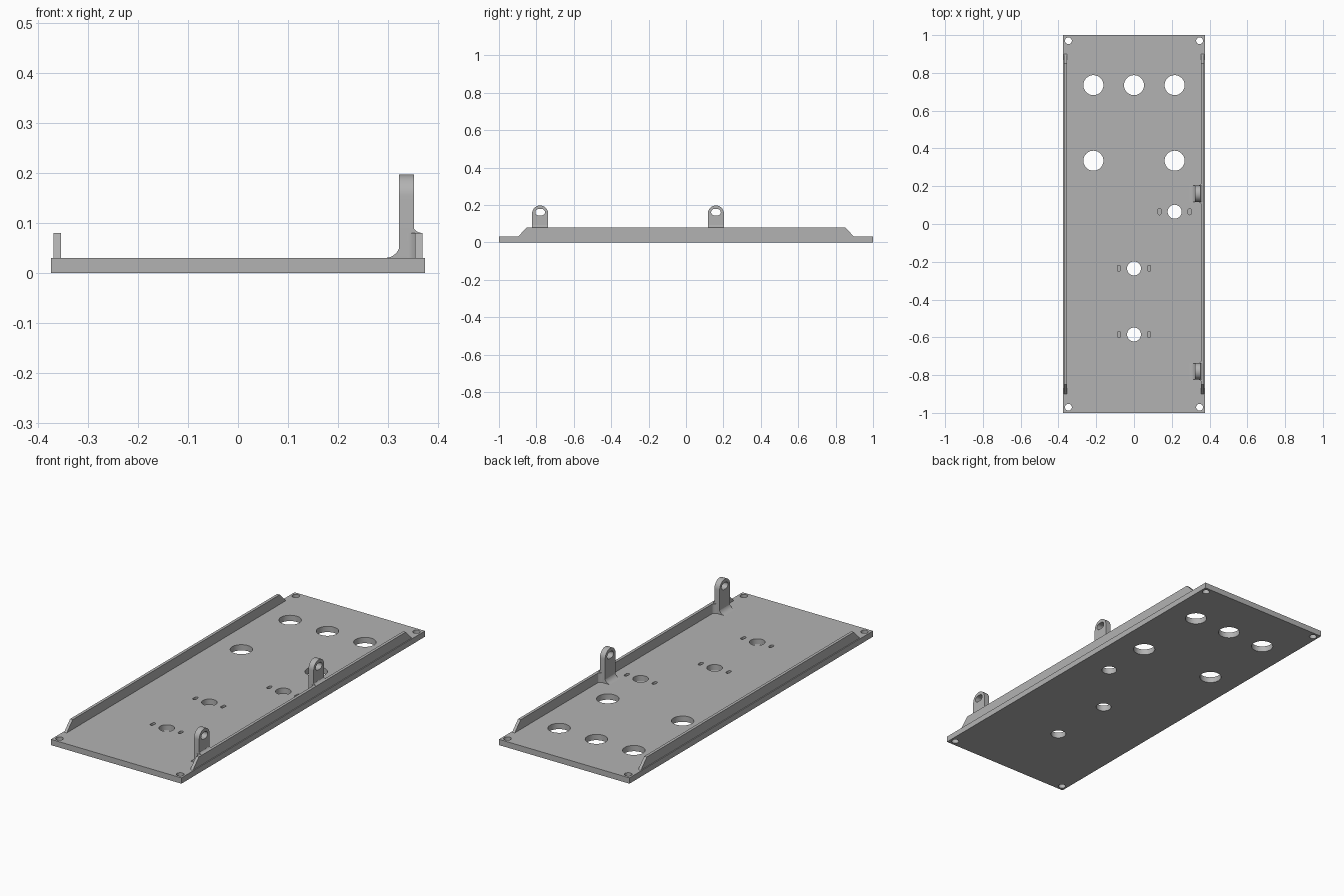
import bpy, bmesh, math
from mathutils import Vector

if "Cube" in bpy.data.objects:
    bpy.data.objects.remove(bpy.data.objects["Cube"])

grey = bpy.data.materials.new("plain grey")
grey.diffuse_color = (0.45, 0.45, 0.45, 1)
grey.use_nodes = True
grey.node_tree.nodes["Principled BSDF"].inputs["Base Color"].default_value = grey.diffuse_color


def prism(bm, pts, axis, lo, hi):
    """Extrude a 2D outline along axis x, y or z from lo to hi."""
    place = {'x': lambda a, b, d: (d, a, b),
             'y': lambda a, b, d: (a, d, b),
             'z': lambda a, b, d: (a, b, d)}[axis]
    face = bm.faces.new([bm.verts.new(place(a, b, lo)) for a, b in pts])
    ext = bmesh.ops.extrude_face_region(bm, geom=[face])
    moved = [v for v in ext['geom'] if isinstance(v, bmesh.types.BMVert)]
    bmesh.ops.translate(bm, verts=moved, vec=Vector(place(0, 0, hi - lo)))


def finish(name, bm, cutter=None):
    bmesh.ops.recalc_face_normals(bm, faces=bm.faces)
    me = bpy.data.meshes.new(name)
    bm.to_mesh(me)
    bm.free()
    me.materials.append(grey)
    ob = bpy.data.objects.new(name, me)
    bpy.context.collection.objects.link(ob)
    if cutter:
        mod = ob.modifiers.new("holes", 'BOOLEAN')
        mod.operation, mod.solver, mod.object = 'DIFFERENCE', 'EXACT', cutter
        bpy.context.view_layer.objects.active = ob
        ob.select_set(True)
        bpy.ops.object.modifier_apply(modifier=mod.name)
        bpy.ops.object.shade_smooth_by_angle(angle=math.radians(30))
        ob.select_set(False)
        bpy.data.objects.remove(cutter)
    return ob


def arc(cx, cy, r, a0, a1, n):
    return [(cx + r * math.cos(math.radians(a0 + (a1 - a0) * i / n)),
             cy + r * math.sin(math.radians(a0 + (a1 - a0) * i / n))) for i in range(n + 1)]


def circle(cx, cy, r, n=40):
    return arc(cx, cy, r, 0, 360, n)[:-1]


def slot(cx, cy, r, half, vertical):
    """Rounded slot; half is the distance from centre to each end arc centre."""
    if vertical:
        return arc(cx, cy + half, r, 0, 180, 8) + arc(cx, cy - half, r, 180, 360, 8)
    return arc(cx + half, cy, r, -90, 90, 8) + arc(cx - half, cy, r, 90, 270, 8)


# Base plate with through holes and shallow slots
cut = bmesh.new()
holes = [(x, 0.735, 0.053) for x in (-0.215, 0, 0.215)]
holes += [(x, 0.335, 0.053) for x in (-0.215, 0.215)]
holes += [(x, y, 0.018) for x in (-0.347, 0.347) for y in (-0.97, 0.97)]
posts = [(0.215, 0.065), (0, -0.235), (0, -0.585)]
holes += [(x, y, 0.037) for x, y in posts]
for x, y, r in holes:
    prism(cut, circle(x, y, r), 'z', -0.05, 0.1)
for x, y in posts:
    for s in (-0.08, 0.08):
        prism(cut, slot(x + s, y, 0.0085, 0.008, True), 'z', 0.012, 0.1)
plate = bmesh.new()
prism(plate, [(-0.375, -1), (0.375, -1), (0.375, 1), (-0.375, 1)], 'z', 0, 0.03)
finish("base_plate", plate, finish("plate_cutter", cut))

# Side rails with sloping ends
for side, x0, x1 in (("left", -0.37, -0.355), ("right", 0.355, 0.37)):
    bm = bmesh.new()
    prism(bm, [(-0.9, 0.029), (0.9, 0.029), (0.85, 0.08), (-0.85, 0.08)], 'x', x0, x1)
    finish(side + "_rail", bm)

# Upright lugs with a slotted eye and blended foot
for name, yc in (("front", -0.78), ("rear", 0.16)):
    cut = bmesh.new()
    prism(cut, slot(yc, 0.161, 0.017, 0.009, False), 'x', 0.28, 0.4)
    bm = bmesh.new()
    outline = [(yc - 0.043, 0.029), (yc + 0.043, 0.029)] + arc(yc, 0.154, 0.043, 0, 180, 20)
    prism(bm, outline, 'x', 0.323, 0.353)
    finish(name + "_lug", bm, finish("lug_cutter", cut))

    # Foot blending into the plate and over the rail
    bm = bmesh.new()
    inner = arc(0.295, 0.06, 0.03, -90, 0, 8)
    outer = arc(0.369, 0.099, 0.019, 180, 270, 6)
    foot = inner + [(0.325, 0.099), (0.35, 0.099)] + outer + [(0.369, 0.029), (0.295, 0.029)]
    prism(bm, foot, 'y', yc - 0.0425, yc + 0.0425)
    # Sideways flares meeting the rail
    for s in (-1, 1):
        flare = [(x, yc + s * y) for x, y in arc(0.333, 0.068, 0.026, -90, 0, 6)]
        prism(bm, flare + [(0.359, yc + s * 0.068), (0.359, yc + s * 0.042)], 'z', 0.029, 0.0795)
    ob = finish(name + "_lug_foot", bm)
    bpy.context.view_layer.objects.active = ob
    ob.select_set(True)
    bpy.ops.object.shade_smooth_by_angle(angle=math.radians(30))
    ob.select_set(False)
